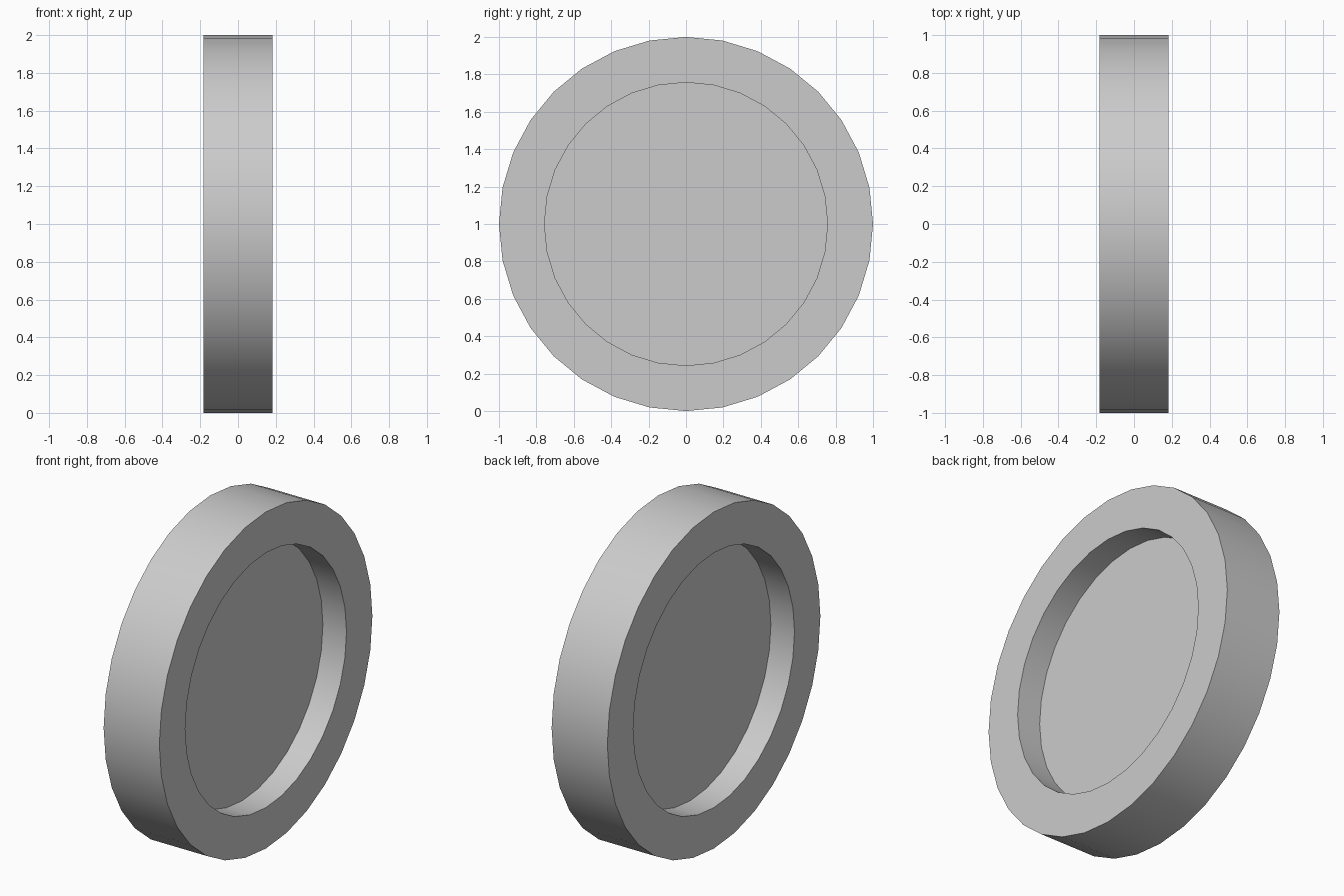
import bpy, bmesh, math

if "Cube" in bpy.data.objects:
    bpy.data.objects.remove(bpy.data.objects["Cube"])

SIDES = 32
R_OUT, R_IN = 1.0, 0.757      # rim and recess radii
HALF, WEB = 0.183, 0.028      # half thickness of the rim and of the centre disc

bm = bmesh.new()


def ring(x, r):
    """Circle of vertices around the x axis."""
    return [bm.verts.new((x, r * math.cos(a), 1 + r * math.sin(a)))
            for a in (2 * math.pi * i / SIDES for i in range(SIDES))]


# Half-section from the left recess floor, over the rim, to the right floor
profile = [(-WEB, R_IN), (-HALF, R_IN), (-HALF, R_OUT),
           (HALF, R_OUT), (HALF, R_IN), (WEB, R_IN)]
rings = [ring(x, r) for x, r in profile]
for a, b in zip(rings, rings[1:]):
    for i in range(SIDES):
        j = (i + 1) % SIDES
        bm.faces.new((a[i], a[j], b[j], b[i]))

# Recess floors
bm.faces.new(rings[0])
bm.faces.new(rings[-1])
bmesh.ops.recalc_face_normals(bm, faces=bm.faces)

mesh = bpy.data.meshes.new("recessed_wheel")
bm.to_mesh(mesh)
bm.free()
wheel = bpy.data.objects.new("recessed_wheel", mesh)
bpy.context.collection.objects.link(wheel)

# Smooth round walls, sharp rim edges
bpy.context.view_layer.objects.active = wheel
wheel.select_set(True)
bpy.ops.object.shade_smooth_by_angle(angle=math.radians(30))
